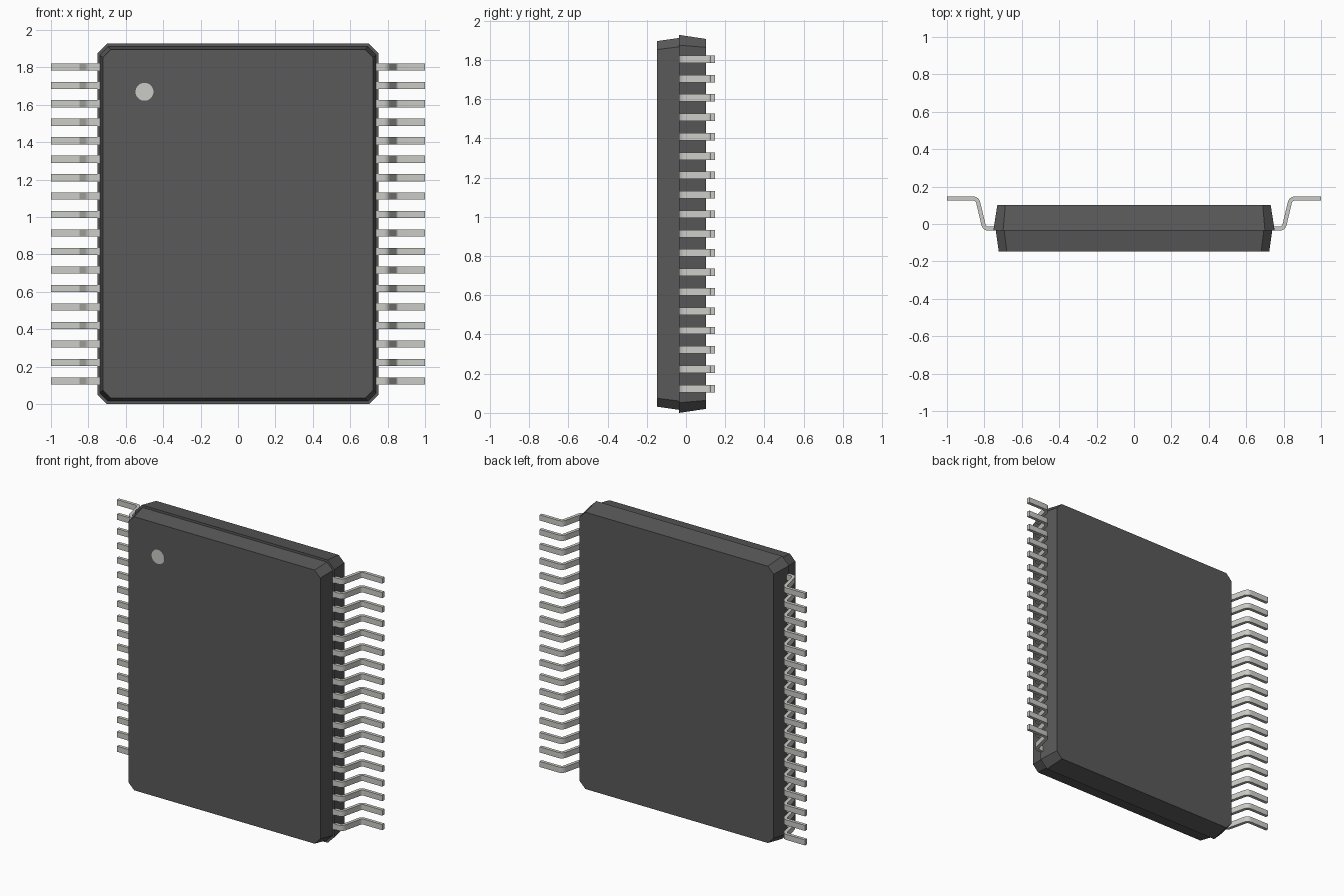
import bpy, bmesh, math
from mathutils import Vector

if "Cube" in bpy.data.objects:
    bpy.data.objects.remove(bpy.data.objects["Cube"])

MID_Z = 0.9635
LEADS = 18
PITCH = 0.0988
LEAD_W, LEAD_T = 0.038, 0.022


def material(name, rgb):
    m = bpy.data.materials.new(name)
    m.diffuse_color = (*rgb, 1)
    m.use_nodes = True
    m.node_tree.nodes["Principled BSDF"].inputs["Base Color"].default_value = m.diffuse_color
    return m


def make_object(name, bm, mat):
    bmesh.ops.recalc_face_normals(bm, faces=bm.faces)
    mesh = bpy.data.meshes.new(name)
    bm.to_mesh(mesh)
    bm.free()
    mesh.materials.append(mat)
    ob = bpy.data.objects.new(name, mesh)
    bpy.context.collection.objects.link(ob)
    return ob


def octagon(bm, y, hx, hz, c):
    pts = [(hx, hz - c), (hx - c, hz), (c - hx, hz), (-hx, hz - c),
           (-hx, c - hz), (c - hx, -hz), (hx - c, -hz), (hx, c - hz)]
    return [bm.verts.new((x, y, MID_Z + z)) for x, z in pts]


def body_half(name, a, b):
    # tapered slab with clipped corners between two outlines
    bm = bmesh.new()
    ra, rb = octagon(bm, *a), octagon(bm, *b)
    bm.faces.new(ra)
    bm.faces.new(rb)
    for i in range(8):
        j = (i + 1) % 8
        bm.faces.new((ra[i], ra[j], rb[j], rb[i]))
    return make_object(name, bm, dark)


def fillet(points, r, steps=6):
    # round the inner corners of a 2D polyline with arcs
    pts = [Vector(p) for p in points]
    out = [pts[0]]
    for a, p, b in zip(pts, pts[1:], pts[2:]):
        u, v = (a - p).normalized(), (b - p).normalized()
        half = u.angle(v) / 2
        d = r / math.tan(half)
        centre = p + (u + v).normalized() * r / math.sin(half)
        s, e = p + u * d - centre, p + v * d - centre
        sweep = s.angle_signed(e)
        for k in range(steps + 1):
            t = -sweep * k / steps
            out.append(centre + Vector((s.x * math.cos(t) - s.y * math.sin(t),
                                        s.x * math.sin(t) + s.y * math.cos(t))))
    return out + [pts[-1]]


def lead(bm, path, z, side):
    # sweep a rectangular section along the gull-wing path
    rings = []
    for i, p in enumerate(path):
        t = (path[min(i + 1, len(path) - 1)] - path[max(i - 1, 0)]).normalized()
        n = Vector((-t.y, t.x)) * LEAD_T / 2
        rings.append([bm.verts.new((side * q.x, q.y, z + dz)) for q, dz in
                      ((p + n, -LEAD_W / 2), (p + n, LEAD_W / 2),
                       (p - n, LEAD_W / 2), (p - n, -LEAD_W / 2))])
    for a, b in zip(rings, rings[1:]):
        for k in range(4):
            m = (k + 1) % 4
            bm.faces.new((a[k], a[m], b[m], b[k]))
    bm.faces.new(rings[0])
    bm.faces.new(rings[-1])


dark = material("dark_plastic", (0.1, 0.1, 0.1))
metal = material("lead_metal", (0.6, 0.6, 0.57))

# Package body: slightly smaller front half, larger back half
body_half("body_front", (-0.147, 0.723, 0.932, 0.043), (-0.035, 0.739, 0.948, 0.045))
body_half("body_back", (-0.035, 0.752, 0.9635, 0.052), (0.101, 0.731, 0.943, 0.043))

# Two rows of bent leads
path = fillet([(0.725, -0.025), (0.80, -0.025), (0.838, 0.136), (1.0, 0.136)], 0.028)
for side, name in ((1, "leads_right"), (-1, "leads_left")):
    bm = bmesh.new()
    for i in range(LEADS):
        lead(bm, path, MID_Z + (i - (LEADS - 1) / 2) * PITCH, side)
    ob = make_object(name, bm, metal)
    bpy.ops.object.select_all(action='DESELECT')
    bpy.context.view_layer.objects.active = ob
    ob.select_set(True)
    bpy.ops.object.shade_smooth_by_angle(angle=math.radians(35))

# Round orientation mark on the front face
bpy.ops.mesh.primitive_cylinder_add(vertices=32, radius=0.048, depth=0.004,
                                    location=(-0.5, -0.146, 1.67),
                                    rotation=(math.pi / 2, 0, 0))
mark = bpy.context.object
mark.name = "orientation_mark"
mark.data.materials.append(metal)
